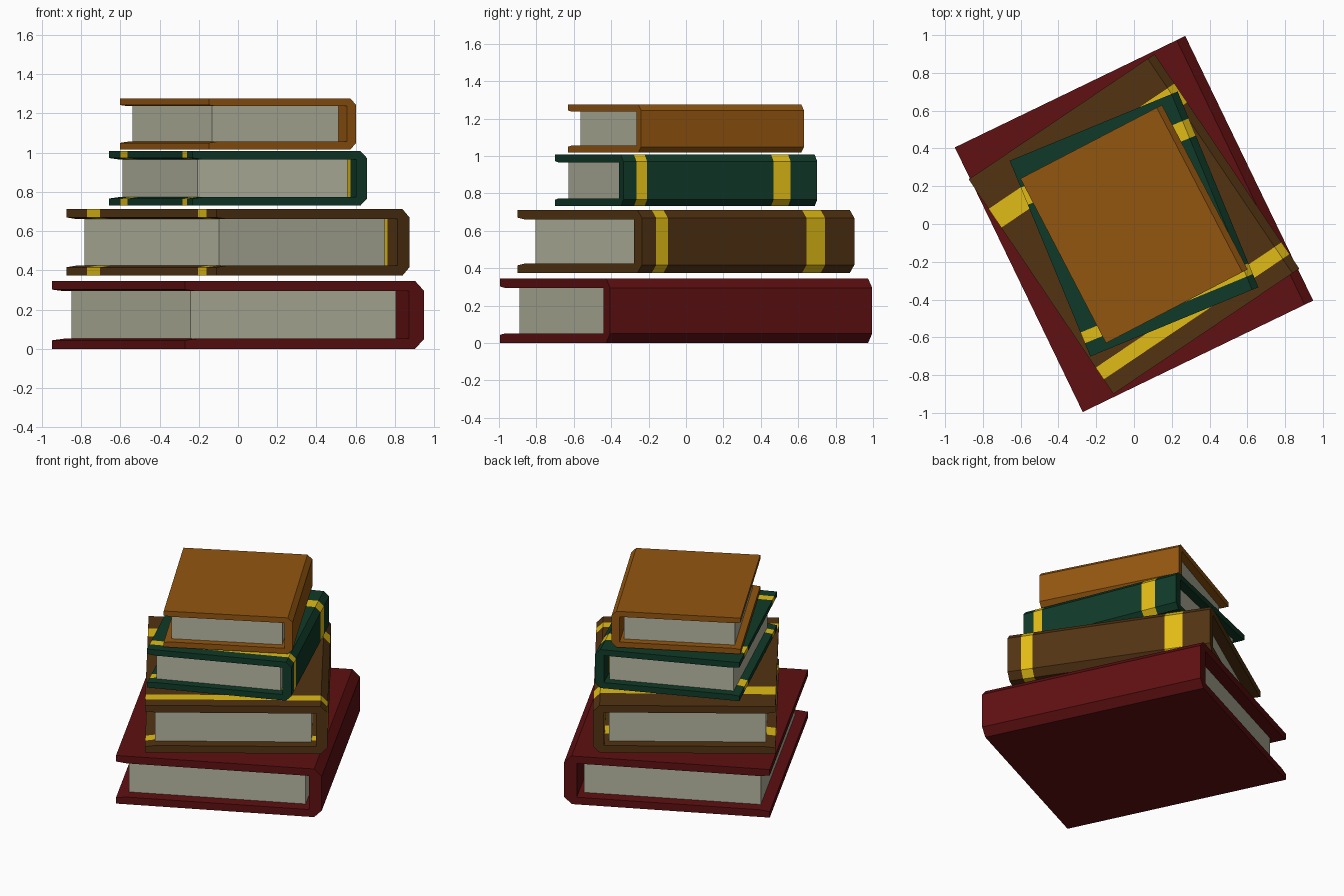
import bpy, bmesh, math
from mathutils import Matrix

if "Cube" in bpy.data.objects:
    bpy.data.objects.remove(bpy.data.objects["Cube"])


def material(name, rgb):
    m = bpy.data.materials.new(name)
    m.diffuse_color = (*rgb, 1)
    m.use_nodes = True
    m.node_tree.nodes["Principled BSDF"].inputs["Base Color"].default_value = m.diffuse_color
    return m


red = material("dark red", (0.115, 0.005, 0.006))
brown = material("brown", (0.085, 0.033, 0.006))
green = material("dark green", (0.005, 0.042, 0.021))
orange = material("orange brown", (0.29, 0.093, 0.005))
gold = material("gold", (0.75, 0.50, 0.008))
paper = material("paper", (0.48, 0.48, 0.365))

# gold bands as fractions of the half height of a book
BANDS = [(-0.865, -0.755), (0.55, 0.725)]


def prism(name, profile, y0, y1, cuts, angle, z, mats, rule):
    """Extrude an x-z profile along y, slice it at the cuts, colour by rule."""
    bm = bmesh.new()
    face = bm.faces.new([bm.verts.new((x, y0, h)) for x, h in profile])
    ext = bmesh.ops.extrude_face_region(bm, geom=[face])
    verts = [v for v in ext["geom"] if isinstance(v, bmesh.types.BMVert)]
    bmesh.ops.translate(bm, verts=verts, vec=(0, y1 - y0, 0))
    for c in cuts:
        bmesh.ops.bisect_plane(bm, geom=bm.verts[:] + bm.edges[:] + bm.faces[:],
                               plane_co=(0, c, 0), plane_no=(0, 1, 0))
    bmesh.ops.recalc_face_normals(bm, faces=bm.faces[:])
    for f in bm.faces:
        f.material_index = rule(f.calc_center_median().y)
    bm.transform(Matrix.Translation((0, 0, z)) @ Matrix.Rotation(math.radians(angle), 4, "Z"))
    me = bpy.data.meshes.new(name)
    bm.to_mesh(me)
    bm.free()
    for m in mats:
        me.materials.append(m)
    bpy.context.collection.objects.link(bpy.data.objects.new(name, me))


def book(name, width, length, angle, z0, z1, mat, banded):
    w, l, h = width / 2, length / 2, z1 - z0
    ch = 0.037 * width           # spine bevel
    t, edge = 0.15 * h, 0.125 * h  # board thickness at spine and at fore edge
    inner = w - 0.062 * width    # inside of the spine
    fore = -w + 0.053 * width    # fore edge of the pages
    # cover: C-shaped section, lower half mirrored to the upper half
    lower = [(inner, t), (fore, t), (-w, edge), (-w, 0), (w - ch, 0), (w, ch)]
    upper = [(x, h - z) for x, z in reversed(lower)]
    bands = [(a * l, b * l) for a, b in BANDS] if banded else []
    prism(name + "_cover", lower + upper, -l, l, [c for b in bands for c in b],
          angle, z0, [mat, gold], lambda y: int(any(a < y < b for a, b in bands)))
    # page block
    right = inner - 0.026 * width
    py = l - 0.052 * length
    prism(name + "_pages", [(fore, t), (right, t), (right, h - t), (fore, h - t)],
          -py, py, [], angle, z0, [paper], lambda y: 0)


book("bottom_book", 1.355, 1.556, 25.8, 0.0, 0.345, red, False)
book("second_book", 1.187, 1.37, 34.0, 0.373, 0.712, brown, True)
book("third_book", 0.962, 1.121, 22.4, 0.731, 1.007, green, True)
book("top_book", 0.845, 0.982, 27.5, 1.017, 1.275, orange, False)
